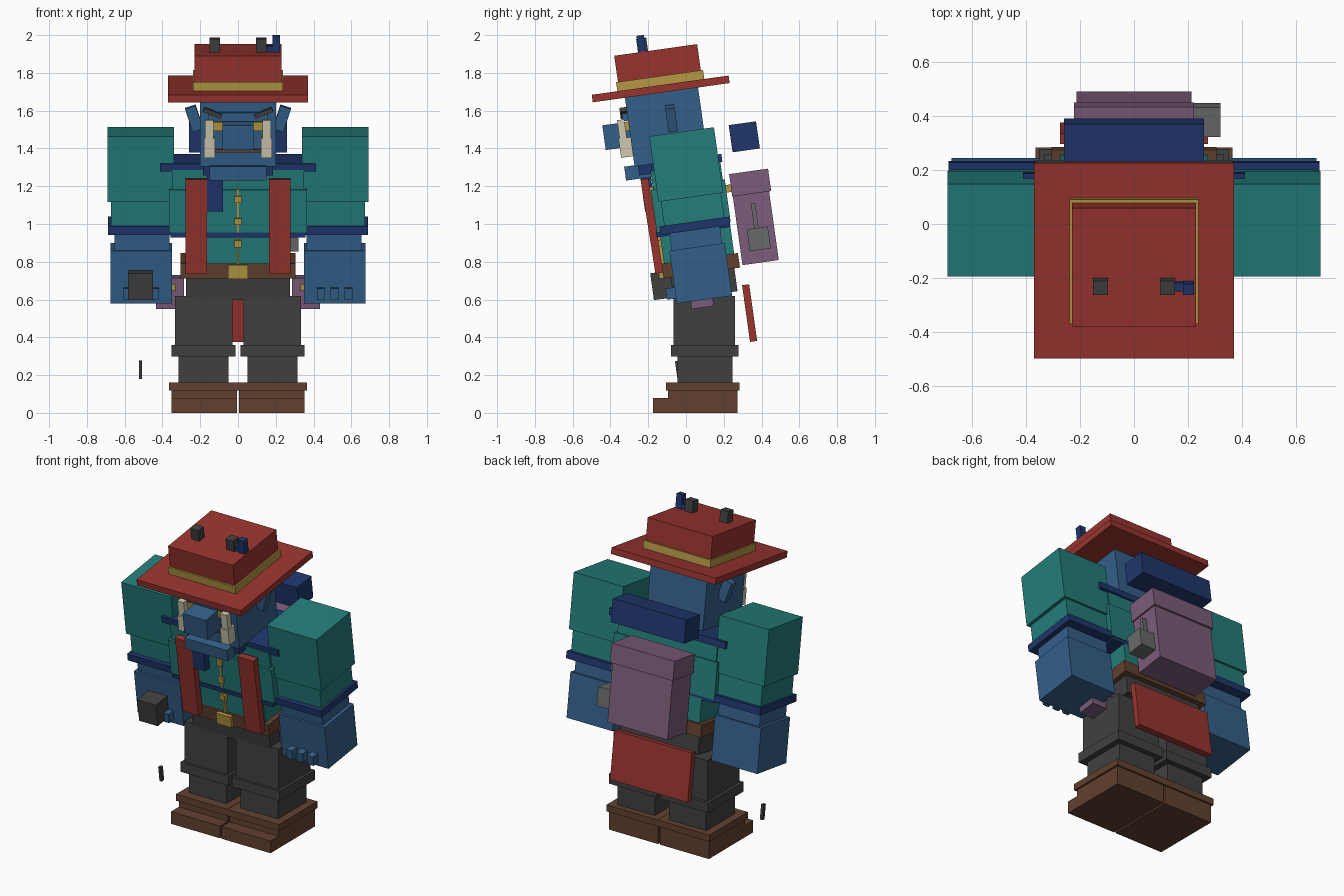
import bpy, bmesh, math
from mathutils import Matrix, Vector

if "Cube" in bpy.data.objects:
    bpy.data.objects.remove(bpy.data.objects["Cube"])

def material(name, rgb):
    m = bpy.data.materials.new(name)
    lin = [((c / 255 + 0.055) / 1.055) ** 2.4 for c in rgb]
    m.diffuse_color = (*lin, 1)
    m.use_nodes = True
    m.node_tree.nodes["Principled BSDF"].inputs["Base Color"].default_value = m.diffuse_color
    return m

TEAL = material("teal cloth", (35, 125, 122))
BLUE = material("blue skin", (52, 96, 138))
NAVY = material("navy cloth", (31, 54, 108))
RED = material("red felt", (152, 52, 46))
GOLD = material("gold metal", (180, 152, 68))
BROWN = material("brown leather", (98, 65, 47))
DARK = material("charcoal", (64, 64, 64))
PURPLE = material("purple canvas", (124, 92, 122))
BONE = material("bone", (206, 200, 176))
GREY = material("grey metal", (104, 106, 106))

LEAN = Matrix.Rotation(math.radians(8), 4, 'X')   # upper body leans forward

def box(name, x, y, z, mat, lean=True, roll=0, pitch=0):
    """Box from (min, max) ranges; roll/pitch turn it about its own centre."""
    centre = Vector([(a + b) / 2 for a, b in (x, y, z)])
    size = [b - a for a, b in (x, y, z)]
    mtx = (Matrix.Translation(centre)
           @ Matrix.Rotation(math.radians(roll), 4, 'Y')
           @ Matrix.Rotation(math.radians(pitch), 4, 'X')
           @ Matrix.Diagonal((*size, 1)))
    if lean:
        mtx = LEAN @ mtx
    bm = bmesh.new()
    bmesh.ops.create_cube(bm, size=1, matrix=mtx)
    me = bpy.data.meshes.new(name)
    bm.to_mesh(me)
    bm.free()
    me.materials.append(mat)
    ob = bpy.data.objects.new(name, me)
    bpy.context.collection.objects.link(ob)
    return ob

def mid(name, half, y, z, mat, **kw):
    box(name, (-half, half), y, z, mat, **kw)

def pair(name, x, y, z, mat, roll=0, **kw):
    box("right_" + name, x, y, z, mat, roll=roll, **kw)
    box("left_" + name, (-x[1], -x[0]), y, z, mat, roll=-roll, **kw)

# Boots and legs (upright)
pair("boot", (.006, .353), (-.095, .273), (0, .12), BROWN, lean=False)
pair("boot_toe", (.006, .353), (-.175, -.09), (0, .078), BROWN, lean=False)
pair("boot_cuff", (.001, .365), (-.106, .284), (.118, .16), BROWN, lean=False)
pair("lower_leg", (.05, .315), (-.045, .245), (.16, .3), DARK, lean=False)
pair("knee_band", (.012, .352), (-.08, .279), (.298, .36), DARK, lean=False)
pair("upper_leg", (.03, .333), (-.065, .26), (.36, .62), DARK, lean=False)

# Hips, belt and side pouches
mid("hips", .275, (.02, .36), (.6, .73), DARK)
mid("belt", .305, (-.018, .39), (.722, .8), BROWN)
mid("buckle", .052, (-.04, -.01), (.722, .795), GOLD)
pair("pouch", (.285, .435), (.107, .225), (.54, .705), PURPLE)
pair("pouch_clasp", (.33, .35), (.097, .11), (.64, .675), GOLD)

# Torso and coat
mid("lower_torso", .275, (-.005, .37), (.78, .95), TEAL)
mid("coat_trim", .358, (-.026, .37), (.942, .967), NAVY)
mid("chest", .366, (-.02, .375), (.965, 1.195), TEAL)
mid("upper_chest", .35, (-.008, .365), (1.195, 1.3), TEAL)
mid("collar", .412, (-.002, .376), (1.29, 1.332), NAVY)
pair("lapel", (.165, .278), (-.062, -.02), (.752, 1.257), RED, pitch=1)
mid("placket", .006, (-.024, -.004), (.8, 1.21), GOLD)
for i in range(3):
    z = .908 + i * .118
    mid(f"coat_button_{i}", .018, (-.034, -.004), (z - .018, z + .018), GOLD)

# Arms and hands
pair("shoulder", (.34, .692), (.011, .357), (1.127, 1.477), TEAL)
pair("sleeve", (.355, .672), (.024, .345), (.99, 1.13), TEAL)
pair("sleeve_cuff", (.345, .687), (-.002, .37), (.952, .997), NAVY)
pair("forearm", (.362, .655), (.045, .315), (.86, .955), BLUE)
pair("hand", (.35, .676), (.032, .328), (.58, .862), BLUE)
for i in range(3):
    x = .417 + i * .074
    pair(f"finger_{i}", (x, x + .042), (-.016, .035), (.607, .667), BLUE)

# Held block and the loose pin below it
box("held_block", (-.582, -.45), (-.085, .033), (.615, .758), DARK)
box("loose_pin", (-.525, -.507), (-.052, -.03), (.18, .275), DARK, lean=False, pitch=8)

# Scarf
mid("scarf", .185, (-.07, .3), (1.28, 1.365), NAVY)
box("scarf_tail", (-.165, -.08), (-.066, -.01), (1.085, 1.285), NAVY)

# Head and face
mid("head", .2, (-.088, .303), (1.33, 1.7), BLUE)
mid("jaw", .15, (-.143, .05), (1.262, 1.336), BLUE)
mid("nose", .083, (-.227, -.08), (1.437, 1.569), BLUE)
mid("brow_ridge", .158, (-.116, -.08), (1.575, 1.62), BLUE)
mid("mouth", .12, (-.096, -.08), (1.405, 1.422), BROWN)
pair("eye", (.083, .143), (-.11, -.08), (1.522, 1.57), GOLD)
pair("eyebrow", (.085, .185), (-.125, -.08), (1.607, 1.63), DARK, roll=-22)
pair("tusk_root", (.122, .18), (-.152, -.085), (1.385, 1.487), BONE)
pair("tusk_tip", (.13, .175), (-.146, -.108), (1.485, 1.585), BONE)
pair("ear", (.203, .262), (.115, .165), (1.49, 1.62), BLUE, roll=18)

# Hat
mid("hat_brim", .37, (-.26, .472), (1.697, 1.737), RED)
mid("hat_crown", .23, (-.113, .33), (1.735, 1.925), RED)
mid("hat_band", .239, (-.123, .342), (1.737, 1.785), GOLD)
pair("hat_stud", (.096, .152), (.014, .068), (1.92, 1.997), DARK)
box("hat_feather_stem", (.15, .2), (.022, .055), (1.923, 1.958), NAVY)
box("hat_feather", (.182, .223), (.018, .058), (1.923, 2.013), NAVY)

# Backpack with bed roll, hanging mug and coat tail
mid("backpack", .213, (.405, .599), (.733, 1.11), PURPLE)
mid("backpack_flap", .223, (.402, .61), (1.1, 1.22), PURPLE)
pair("strap_buckle", (.1, .14), (.37, .408), (1.125, 1.165), GOLD)
mid("bed_roll", .26, (.436, .582), (1.332, 1.477), NAVY)
box("mug", (.213, .32), (.454, .566), (.8, .917), GREY)
box("mug_hook", (.21, .245), (.494, .517), (.91, 1.05), GREY)
mid("coat_tail", .275, (.388, .426), (.325, .628), RED)
